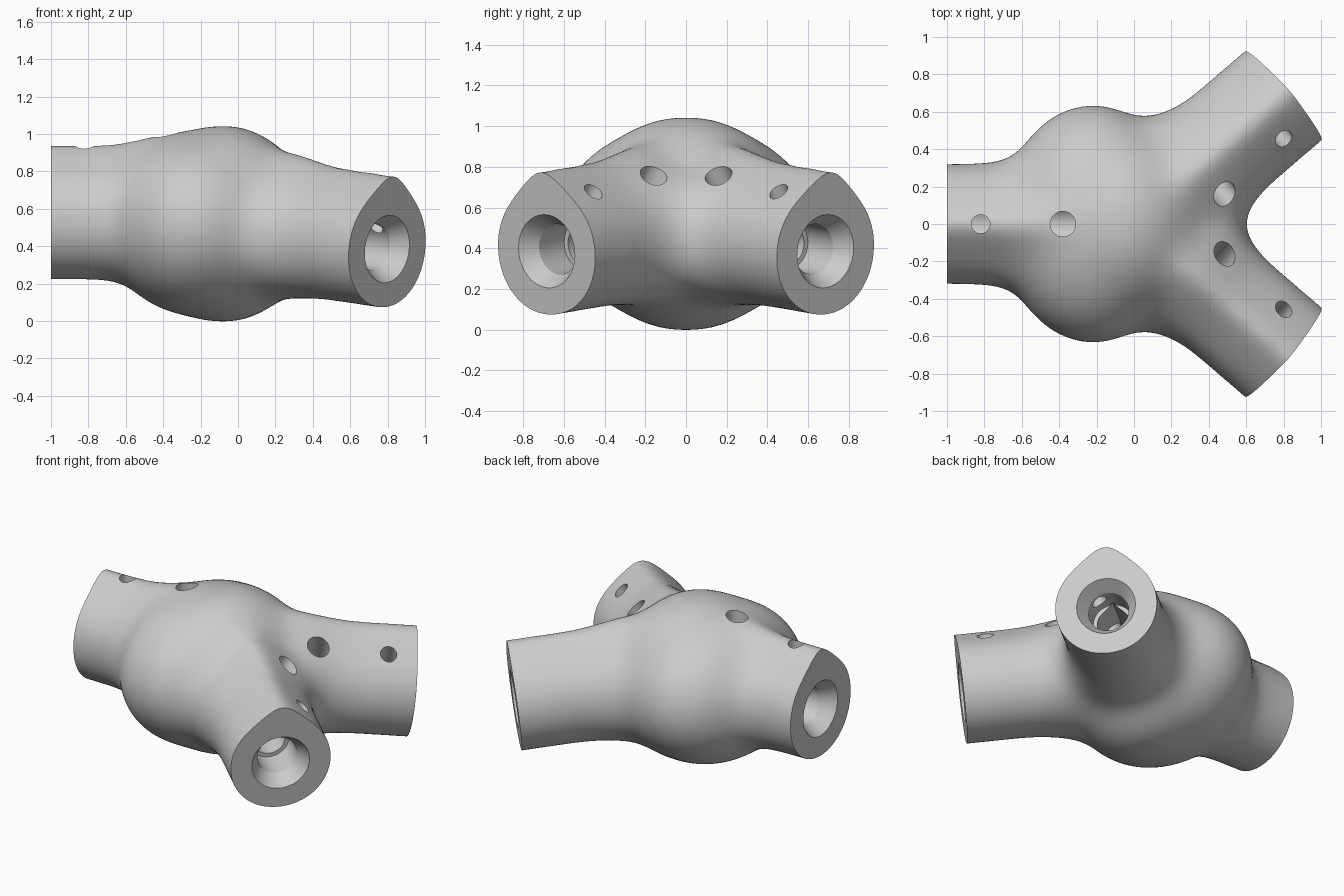
import bpy, bmesh, math
from mathutils import Matrix, Vector

cube = bpy.data.objects.get("Cube")
if cube:
    bpy.data.objects.remove(cube, do_unlink=True)

UP = Vector((0, 0, 1))


def frame(origin, direction):
    """Matrix whose local z runs along direction and local y stays upright."""
    d = Vector(direction).normalized()
    ref = UP if abs(d.z) < 0.99 else Vector((1, 0, 0))
    side = ref.cross(d).normalized()
    m = Matrix((side, d.cross(side), d)).transposed().to_4x4()
    m.translation = origin
    return m


def circle(r, n=40):
    return [(r * math.cos(i * math.tau / n), r * math.sin(i * math.tau / n)) for i in range(n)]


def teardrop(r, apex, n=40):
    a = math.acos(r / apex)
    steps = [a + (math.tau - 2 * a) * i / n for i in range(n + 1)]
    return [(0, apex)] + [(-r * math.sin(t), r * math.cos(t)) for t in steps]


def loft(bm, m, rings):
    """Closed solid through (outline, distance) rings along the frame."""
    loops = [[bm.verts.new(m @ Vector((u, v, s))) for u, v in pts] for pts, s in rings]
    for a, b in zip(loops, loops[1:]):
        for i in range(len(a)):
            j = (i + 1) % len(a)
            bm.faces.new((a[i], a[j], b[j], b[i]))
    bm.faces.new(loops[0][::-1])
    bm.faces.new(loops[-1])


def to_object(bm, name):
    bmesh.ops.recalc_face_normals(bm, faces=bm.faces[:])
    mesh = bpy.data.meshes.new(name)
    bm.to_mesh(mesh)
    bm.free()
    ob = bpy.data.objects.new(name, mesh)
    bpy.context.collection.objects.link(ob)
    return ob


def bake(ob):
    """Replace the mesh with its modified result."""
    bpy.context.view_layer.update()
    deps = bpy.context.evaluated_depsgraph_get()
    mesh = bpy.data.meshes.new_from_object(ob.evaluated_get(deps))
    ob.modifiers.clear()
    ob.data = mesh


def cut(ob, m, rings):
    bm = bmesh.new()
    loft(bm, m, rings)
    cutter = to_object(bm, "cutter")
    cutter.hide_render = True
    mod = ob.modifiers.new("cut", 'BOOLEAN')
    mod.operation = 'DIFFERENCE'
    mod.solver = 'EXACT'
    mod.object = cutter
    bake(ob)
    bpy.data.objects.remove(cutter, do_unlink=True)


# Flare of an arm towards the hub: (distance, width factor, height factor)
BACK_FLARE = [(0, 1.6, 1.12), (0.42, 1.6, 1.12), (0.5, 1.45, 1.08), (0.6, 1.2, 1.03),
              (0.72, 1.03, 1), (1.32, 1, 1)]
FORK_FLARE = [(0, 1.3, 1.08), (0.38, 1.3, 1.08), (0.46, 1.16, 1.05), (0.56, 1.04, 1.02),
              (0.66, 1, 1), (1.32, 1, 1)]

# Arms: (root, centre of the end face, flare, side the holes lean to, hole distances)
ARMS = [
    (Vector((0, 0, 0.54)), Vector((-1, 0, 0.54)), BACK_FLARE, 0, (0.82, 0.38)),
    (Vector((0, 0, 0.505)), Vector((0.797, 0.685, 0.385)), FORK_FLARE, 1, (0.91, 0.475)),
    (Vector((0, 0, 0.505)), Vector((0.797, -0.685, 0.385)), FORK_FLARE, -1, (0.91, 0.475)),
]

# Rough solids: two overlapping hub ellipsoids and three flared teardrop arms
bm = bmesh.new()
for centre, radii in (((-0.22, 0, 0.52), (0.5, 0.65, 0.5)),
                      ((-0.08, 0, 0.52), (0.48, 0.55, 0.538))):
    bmesh.ops.create_uvsphere(bm, u_segments=48, v_segments=24, radius=1,
                              matrix=Matrix.LocRotScale(centre, None, radii))
for root, end, flare, lean, holes in ARMS:
    outline = teardrop(0.325, 0.43)
    loft(bm, frame(root, end - root),
         [([(u * w, v * h) for u, v in outline], s) for s, w, h in flare])
joint = to_object(bm, "pipe_joint")

# Fuse and blend into one smooth body
remesh = joint.modifiers.new("fuse", 'REMESH')
remesh.mode = 'VOXEL'
remesh.voxel_size = 0.02
smooth = joint.modifiers.new("blend", 'SMOOTH')
smooth.factor = 0.5
smooth.iterations = 180
bake(joint)

# Flat end faces
bm = bmesh.new()
bm.from_mesh(joint.data)
for root, end, flare, lean, holes in ARMS:
    res = bmesh.ops.bisect_plane(bm, geom=bm.verts[:] + bm.edges[:] + bm.faces[:],
                                 plane_co=end, plane_no=(end - root).normalized(),
                                 clear_outer=True)
    rim = [e for e in res["geom_cut"] if isinstance(e, bmesh.types.BMEdge)]
    bmesh.ops.holes_fill(bm, edges=rim, sides=0)
bmesh.ops.recalc_face_normals(bm, faces=bm.faces[:])
bm.to_mesh(joint.data)
bm.free()

# Countersunk sockets, teardrop inner bores and screw holes
for root, end, flare, lean, holes in ARMS:
    axis = (end - root).normalized()
    inward = frame(end, -axis)
    cut(joint, inward, [(circle(0.188), -0.01), (circle(0.125), 0.09), (circle(0.125), 0.28)])
    bore = teardrop(0.1, 0.135)
    cut(joint, inward, [(bore, 0.25), (bore, 1.03)])
    for s, r in zip(holes, (0.05, 0.068)):
        flat = Vector((axis.x, axis.y, 0)).normalized()
        inner = Vector((abs(flat.y), -flat.x * lean, 0))
        drill = UP * 0.85 + inner * 0.54 * abs(lean)
        start = root + axis * s
        cut(joint, frame(start, drill), [(circle(r, 28), 0), (circle(r, 28), 0.6)])

# Material
mat = bpy.data.materials.new("light_grey")
mat.use_nodes = True
grey = (0.6, 0.6, 0.6, 1)
mat.diffuse_color = grey
bsdf = next(n for n in mat.node_tree.nodes if n.type == 'BSDF_PRINCIPLED')
bsdf.inputs["Base Color"].default_value = grey
joint.data.materials.clear()
joint.data.materials.append(mat)
for poly in joint.data.polygons:
    poly.material_index = 0

# Smooth shading with crisp rims
bpy.ops.object.select_all(action='DESELECT')
joint.select_set(True)
bpy.context.view_layer.objects.active = joint
bpy.ops.object.shade_smooth_by_angle(angle=math.radians(30))
